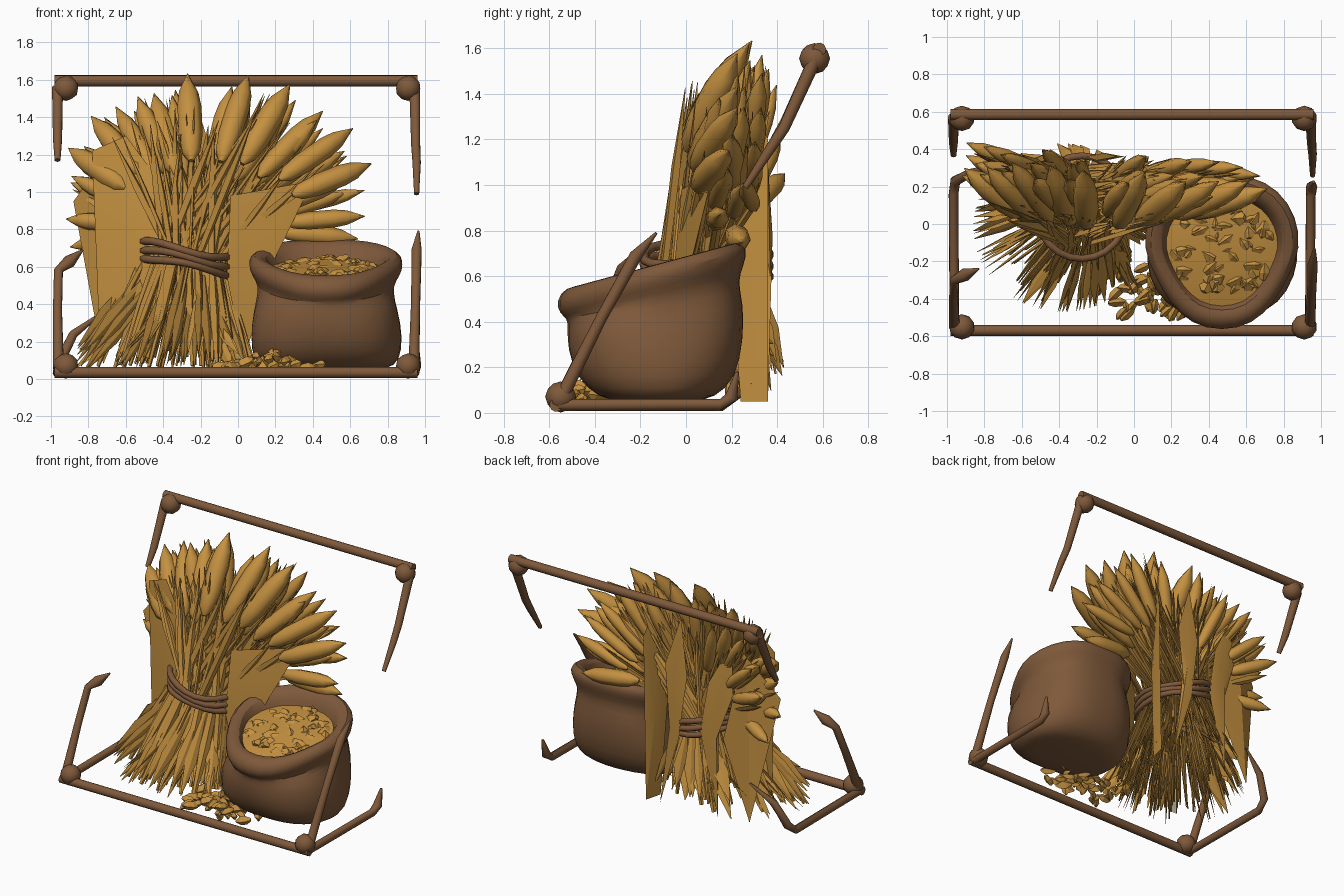
import bpy, bmesh, math, random
from mathutils import Vector as V

random.seed(4)
R = random.uniform
cube = bpy.data.objects.get("Cube")
if cube:
    bpy.data.objects.remove(cube)


def material(name, col):
    m = bpy.data.materials.new(name)
    m.use_nodes = True
    m.diffuse_color = (*col, 1)
    m.node_tree.nodes["Principled BSDF"].inputs["Base Color"].default_value = (*col, 1)
    return m


STRAW = material("golden straw", (0.55, 0.28, 0.052))
BROWN = material("brown wood and cloth", (0.21, 0.10, 0.043))


def finish(name, bm, mat, angle=35, subdivide=0):
    bmesh.ops.recalc_face_normals(bm, faces=bm.faces)
    me = bpy.data.meshes.new(name)
    bm.to_mesh(me)
    bm.free()
    me.materials.append(mat)
    ob = bpy.data.objects.new(name, me)
    bpy.context.collection.objects.link(ob)
    if subdivide:
        ob.modifiers.new("soften", 'SUBSURF').levels = subdivide
        ob.modifiers["soften"].render_levels = subdivide
    bpy.ops.object.select_all(action='DESELECT')
    ob.select_set(True)
    bpy.context.view_layer.objects.active = ob
    bpy.ops.object.shade_smooth_by_angle(angle=math.radians(angle))
    return ob


def bridge(bm, rings, closed=False):
    pairs = list(zip(rings, rings[1:] + rings[:1])) if closed else list(zip(rings, rings[1:]))
    for a, b in pairs:
        n = len(a)
        for i in range(n):
            bm.faces.new((a[i], a[(i + 1) % n], b[(i + 1) % n], b[i]))


def tube(bm, pts, radii, sides=8, closed=False, ref=None, flat=1.0):
    """Sweep a polygon along a path, with one radius per point."""
    pts = [V(p) for p in pts]
    if ref is None:
        ref = (pts[-1] - pts[0]).orthogonal()
    rings, n = [], len(pts)
    for k, p in enumerate(pts):
        after = pts[(k + 1) % n] if closed else pts[min(k + 1, n - 1)]
        before = pts[k - 1] if closed else pts[max(k - 1, 0)]
        t = (after - before).normalized()
        u = (ref - t * ref.dot(t)).normalized()
        w = t.cross(u)
        rings.append([bm.verts.new(p + (u * math.cos(a) + w * math.sin(a) * flat) * radii[k])
                      for a in (math.tau * i / sides for i in range(sides))])
    bridge(bm, rings, closed)
    if not closed:
        bm.faces.new(rings[0])
        bm.faces.new(rings[-1])


def ear(bm, base, tip, r, sides=7):
    """A plump seed head with a pointed tip."""
    shape = ((0, .2), (.1, .75), (.3, 1), (.62, 1), (.78, .8), (1, .04))
    tube(bm, [base.lerp(tip, t) for t, _ in shape], [r * s for _, s in shape], sides)


def rod(name, pts, radii):
    bm = bmesh.new()
    tube(bm, pts, radii, 10)
    finish(name, bm, BROWN, 50)


# Broken wooden frame: two long rails, corner knobs, snapped side pieces
for name, y, z in (("front_bottom_rail", -.57, .035), ("back_top_rail", .585, 1.595)):
    rod(name, [(-.98, y, z), (.96, y, z)], [.03, .03])
    for x in (-.92, .91):
        bm = bmesh.new()
        bmesh.ops.create_icosphere(bm, subdivisions=2, radius=.068)
        for v in bm.verts:
            v.co = V((x, y * .965, z + (.035 if z < 1 else -.04))) + v.co
        finish(name + "_knob", bm, BROWN)
rod("right_upper_post", [(.945, .57, 1.56), (.95, .43, 1.25), (.955, .37, 1.16), (.955, .26, .99)],
    [.03, .025, .023, .014])
rod("left_upper_post", [(-.965, .57, 1.56), (-.965, .44, 1.28), (-.965, .37, 1.17)], [.03, .025, .016])
rod("right_lower_post", [(.94, -.55, .06), (.95, -.37, .42), (.955, -.22, .69), (.965, -.13, .79)],
    [.03, .025, .028, .006])
rod("right_side_rail", [(.94, -.56, .035), (.945, .15, .035), (.95, .2, .07), (.96, .225, .18)],
    [.026, .026, .03, .008])
rod("left_lower_post", [(-.96, -.55, .06), (-.965, -.4, .37), (-.96, -.3, .58), (-.9, -.27, .63), (-.83, -.24, .69)],
    [.03, .025, .025, .035, .005])
rod("left_side_rail", [(-.96, -.56, .035), (-.965, .16, .035), (-.955, .23, .09), (-.88, .27, .24), (-.72, .32, .36)],
    [.026, .026, .028, .024, .006])

# Sheaf: stems pinched at the tie, splayed at the foot and head
TIE = V((-.28, .09, .65))


def through_tie(a, k):
    return TIE + V((.22 * k * math.cos(a), .22 * k * math.sin(a), -.05 * k * math.cos(a)))


def fan_point(f, k, y):
    """A point on the rounded outline of the fan; k shrinks it towards the tie."""
    s, c = math.sin(f), math.cos(f)
    x = math.copysign(abs(s) ** .8, s) * .84 - .12
    z = .78 + math.copysign(abs(c) ** .8, c) * .83
    return V((-.24, y, .66)).lerp(V((x, y, z)), k)


bm = bmesh.new()
for i in range(150):
    a, k = R(0, math.tau), R(.45, 1.0)
    c, s = math.cos(a), math.sin(a)
    foot = V((-.36 + .46 * k * c + R(-.05, .05), -.02 + .42 * k * s, R(.05, .12) + max(0, s) * R(0, .25)))
    if foot.x > -.05:
        foot.y = max(foot.y, -.2)
    waist = through_tie(a + R(-.2, .2), k)
    top = fan_point(R(-.7, .7) + c * .5, R(.5, .85), .15 + .18 * k * s)
    r = R(.01, .028)
    tube(bm, [foot, foot.lerp(waist, .5), waist, waist.lerp(top, .55), top],
         [r * .5, r * 1.3, r, r * 1.2, .002], 4, flat=.5)
finish("straw_stems", bm, STRAW, 25)

# Loose blades at the foot and ragged awns behind the heads
bm = bmesh.new()
for i in range(80):
    a = R(0, math.tau)
    c, s = math.cos(a), math.sin(a)
    p = through_tie(a, .95)
    p.z -= R(.0, .3)
    q = V((-.38 + .48 * c, -.02 + .45 * s, R(.04, .16) + max(0, s) * R(.05, .2)))
    if q.x > -.1:
        q.x = R(-.1, .05)
    tube(bm, [p, p.lerp(q, .6), q], [.01, R(.025, .05), .002], 4, flat=.25)
for i in range(45):
    f = R(-1.5, 1.3)
    p, q = fan_point(f, .3, .24), fan_point(f, R(.7, .96), R(.22, .38))
    tube(bm, [p, p.lerp(q, .7), q], [.01, R(.015, .035), .001], 4, flat=.4)
finish("loose_blades", bm, STRAW, 25)

# Seed heads in fanned rows: count, fan start and end, base and tip depth, reach, radius
bm = bmesh.new()
rows = ((10, -1.1, 1.2, -.03, .27, 1.0, .066),
        (12, -1.55, 1.5, .05, .22, .95, .058),
        (12, -1.65, 1.6, .13, .28, .91, .055),
        (10, -1.3, 1.4, .22, .34, .93, .045))
for n, f0, f1, y0, y1, reach, rad in rows:
    for i in range(n):
        f = f0 + (f1 - f0) * i / (n - 1) + R(-.05, .05)
        side = abs(math.sin(f))
        k = reach + R(-.06, .04)
        tip = fan_point(f, k, y1 + R(-.04, .04) - .06 * math.sin(f))
        base = fan_point(f * .92, k - .5 + .06 * side, y0 + .08 * side)
        ear(bm, base, tip, rad * R(.88, 1.12) * (1 - .12 * side))
        tube(bm, [through_tie(math.pi / 2 - f, .4), base.lerp(tip, .1)], [.012, .016], 4)
finish("seed_heads", bm, STRAW, 55)

# Broad dry leaves around the sheaf
leaves = (
    [(-.78, .12, 1.22), (-.6, .06, 1.3), (-.45, .0, 1.1), (-.4, -.09, .72), (-.55, -.02, .4), (-.74, .1, .2)],
    [(-.04, -.02, .98), (.4, .12, 1.06), (.2, .02, .65), (.03, -.02, .1), (-.06, -.06, .55)],
    [(-.88, .2, .95), (-.66, .3, 1.25), (-.5, .3, .6), (-.72, .32, .08)],
    [(.04, .28, 1.38), (.08, .36, 1.2), (.06, .36, .05), (.03, .24, .05), (.0, .18, .9)],
    [(-.2, .34, 1.4), (-.09, .36, 1.05), (-.13, .37, .6), (-.05, .36, .06), (-.2, .37, .55), (-.26, .36, 1.0)],
    [(-.58, .32, 1.3), (-.42, .35, 1.0), (-.36, .36, .65), (-.5, .36, .08), (-.48, .36, .6), (-.6, .33, .95)])
bm = bmesh.new()
for outline in leaves:
    mid = sum((V(p) for p in outline), V()) / len(outline)
    n = (V(outline[1]) - mid).cross(V(outline[0]) - mid).normalized() * .02
    ring = [bm.verts.new(p) for p in outline]
    for sign in (1, -1):
        c = bm.verts.new(mid + n * sign)
        for i in range(len(ring)):
            bm.faces.new((ring[i - 1], ring[i], c))
finish("broad_leaves", bm, STRAW, 20)

# Three cords round the sheaf
bm = bmesh.new()
for j in range(3):
    pts = [TIE + V((.25 * math.cos(a), .275 * math.sin(a),
                    (j - 1) * .04 - .05 * math.cos(a) + .012 * math.sin(3 * a + j)))
           for a in (math.tau * i / 24 for i in range(24))]
    tube(bm, pts, [.021] * 24, 6, closed=True, ref=V((0, 0, 1)))
finish("tie_cords", bm, BROWN, 65)

# Open sack: squarish body, three-cornered rim; height, radius x, radius y, tilt
SACK = V((.47, -.13, 0))
rings_data = ((.05, .3, .17, 0), (.065, .39, .27, 0), (.15, .43, .37, 0), (.3, .425, .41, .05),
              (.43, .39, .41, .14), (.50, .365, .385, .22), (.55, .4, .42, .27),
              (.61, .425, .435, .27), (.66, .39, .395, .27), (.65, .32, .32, .27), (.55, .29, .28, .25))
bm = bmesh.new()
rings = []
for z, rx, ry, tilt in rings_data:
    ring = []
    for i in range(16):
        a = math.tau * i / 16
        body = .05 * math.cos(4 * a + math.pi) + .02 * math.sin(5 * a + 9 * z)
        rim = .06 * math.cos(3 * a + 1.5 * math.pi) + .02 * math.cos(6 * a)
        k = 1 + (body if z < .47 else rim)
        y = ry * k * math.sin(a)
        ring.append(bm.verts.new(SACK + V((rx * k * math.cos(a), y, z + tilt * y))))
    rings.append(ring)
bridge(bm, rings)
bm.faces.new(rings[0])
finish("sack", bm, BROWN, 60, 1)


def grain(bm, p, size, flat=.8):
    d = V((R(-1, 1), R(-1, 1), R(-.35, .35))).normalized() * size
    tube(bm, [p - d, p - d * .4, p + d * .4, p + d], [size * s for s in (.25, .6, .6, .15)], 4,
         ref=V((0, 0, 1)), flat=flat)


# Grain heaped in the sack
bm = bmesh.new()
bmesh.ops.create_circle(bm, cap_ends=True, cap_tris=True, segments=16, radius=.32)
for v in bm.verts:
    v.co = SACK + V((v.co.x, v.co.y, .64 + .2 * v.co.y - .18 * v.co.length))
for i in range(55):
    a, r = R(0, math.tau), .27 * math.sqrt(R(0, 1))
    y = r * math.sin(a)
    grain(bm, SACK + V((r * math.cos(a), y, .615 + .2 * y - .15 * r)), R(.04, .06), 1.3)
finish("sack_grain", bm, STRAW, 15)

# Spilled grain on the ground
bm = bmesh.new()
for i in range(75):
    x, y = random.gauss(.16, .13), random.gauss(-.36, .08)
    x, y = min(max(x, -.12), .43), min(max(y, -.48), -.2)
    top = max(.01, .12 - .35 * abs(x - .22) - .4 * abs(y + .35))
    grain(bm, V((x, y, .055 + R(0, top))), R(.036, .055))
finish("spilled_grain", bm, STRAW, 15)
